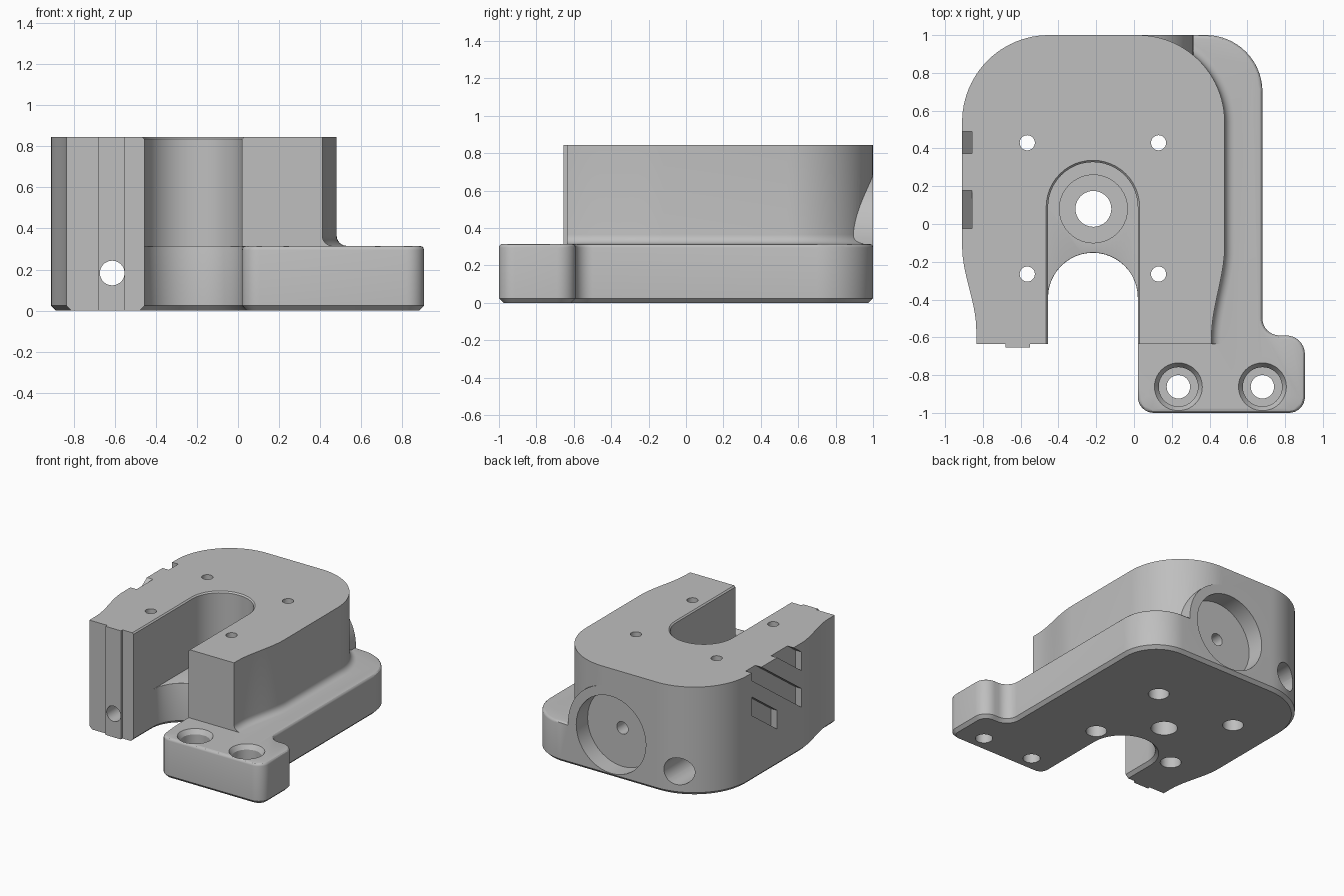
import bpy, bmesh
from math import sin, cos, radians, pi
from mathutils import Matrix, Vector

cube = bpy.data.objects.get("Cube")
if cube:
    bpy.data.objects.remove(cube, do_unlink=True)

TOP, PLATE = 0.845, 0.315
ALONG_Y = Matrix.Rotation(pi / 2, 4, 'X')                        # local z becomes -y
ALONG_X = Matrix(((0, 0, 1, 0), (1, 0, 0, 0), (0, 1, 0, 0), (0, 0, 0, 1)))

grey = bpy.data.materials.new("light_grey")
grey.use_nodes = True
grey.diffuse_color = (0.52, 0.52, 0.52, 1)
grey.node_tree.nodes["Principled BSDF"].inputs["Base Color"].default_value = grey.diffuse_color


def arc(cx, cy, r, a0, a1, n=16):
    steps = [radians(a0 + (a1 - a0) * i / n) for i in range(n + 1)]
    return [(cx + r * cos(a), cy + r * sin(a)) for a in steps]


def s_curve(x0, y0, x1, y1, n=10):
    ts = [i / n for i in range(n + 1)]
    return [(x0 + (x1 - x0) * t * t * (3 - 2 * t), y0 + (y1 - y0) * t) for t in ts]


def make(name, bm):
    bmesh.ops.recalc_face_normals(bm, faces=bm.faces)
    mesh = bpy.data.meshes.new(name)
    bm.to_mesh(mesh)
    bm.free()
    mesh.materials.append(grey)
    ob = bpy.data.objects.new(name, mesh)
    bpy.context.collection.objects.link(ob)
    return ob


def prism(name, pts, z0, z1, bevels=(), matrix=Matrix()):
    """Extrude an outline; bevels holds (rule, width, segments)."""
    bm = bmesh.new()
    face = bm.faces.new([bm.verts.new((x, y, z0)) for x, y in pts])
    new = bmesh.ops.extrude_face_region(bm, geom=[face])["geom"]
    bmesh.ops.translate(bm, vec=(0, 0, z1 - z0),
                        verts=[v for v in new if isinstance(v, bmesh.types.BMVert)])
    bmesh.ops.recalc_face_normals(bm, faces=bm.faces)
    for rule, width, segs in bevels:
        edges = [e for e in bm.edges if abs(e.verts[0].co.z - e.verts[1].co.z) < 1e-5
                 and rule((e.verts[0].co + e.verts[1].co) / 2)]
        bmesh.ops.bevel(bm, geom=edges, offset=width, segments=segs,
                        profile=0.5, affect='EDGES', clamp_overlap=True)
    bm.transform(matrix)
    return make(name, bm)


def rod(x, y, r, z0, z1, r_top=None, matrix=Matrix()):
    bm = bmesh.new()
    bmesh.ops.create_cone(bm, cap_ends=True, segments=40, radius1=r,
                          radius2=r_top or r, depth=z1 - z0,
                          matrix=matrix @ Matrix.Translation((x, y, (z0 + z1) / 2)))
    return make("cutter", bm)


def combine(target, other, operation):
    other.hide_render = True
    mod = target.modifiers.new("combine", 'BOOLEAN')
    mod.operation, mod.solver, mod.object = operation, 'EXACT', other
    bpy.context.view_layer.objects.active = target
    bpy.ops.object.modifier_apply(modifier=mod.name)
    bpy.data.objects.remove(other, do_unlink=True)


# Outline runs shared by the plate and the tall body
left_side = ([(-0.455, -0.635), (-0.55, -0.635), (-0.55, -0.655), (-0.68, -0.655),
              (-0.68, -0.635), (-0.835, -0.635)]
             + s_curve(-0.835, -0.56, -0.91, -0.12) + arc(-0.45, 0.54, 0.46, 180, 90, 24))
right_side = arc(0.02, 0.54, 0.46, 90, 0, 24) + s_curve(0.48, -0.12, 0.41, -0.6) + [(0.41, -0.635)]

# Base plate with side flange, mounting tab and arched opening
plate_outline = (left_side + arc(0.38, 0.7, 0.3, 90, 0)
                 + arc(0.77, -0.5, 0.09, 180, 270, 8) + arc(0.805, -0.69, 0.1, 90, 0, 8)
                 + arc(0.82, -0.915, 0.085, 0, -90, 8) + arc(0.105, -0.915, 0.085, 270, 180, 8)
                 + arc(-0.2175, -0.39, 0.2375, 0, 180, 24))
block = prism("mounting_block", plate_outline, 0, PLATE, [
    (lambda m: m.z < 0.001 and not (m.x < -0.45 and m.y < -0.6), 0.024, 1),
    (lambda m: m.z > PLATE - 0.001 and (m.x > 0.33 or m.y < -0.66), 0.02, 3),
    (lambda m: m.z > PLATE - 0.001 and abs(m.x + 0.2175) < 0.236 and -0.39 < m.y < -0.1, 0.02, 3)])

# Tall body with the deep slot
body_outline = left_side + right_side + [(0.02, -0.635)] + arc(-0.2175, 0.09, 0.2375, 0, 180, 24)
body = prism("body", body_outline, PLATE, TOP, [
    (lambda m: m.z > TOP - 0.001 and -0.46 < m.x < 0.025 and -0.63 < m.y < 0.4, 0.01, 1)])
combine(block, body, 'UNION')

# Fillet between the body and the flange
path = [Vector(p) for p in right_side[9:]]
section = ([(-0.02, 0.3), (0.05, 0.3)]
           + arc(0.05, PLATE + 0.05, 0.05, 270, 180, 6) + [(-0.02, PLATE + 0.05)])
bm = bmesh.new()
rings = []
for i, p in enumerate(path):
    t = (path[min(i + 1, len(path) - 1)] - path[max(i - 1, 0)]).normalized()
    if i == len(path) - 1:
        t = Vector((0, -1))
    rings.append([bm.verts.new((p.x - t.y * o, p.y + t.x * o, z)) for o, z in section])
for a, b in zip(rings, rings[1:]):
    for j in range(len(section)):
        k = (j + 1) % len(section)
        bm.faces.new((a[j], a[k], b[k], b[j]))
bm.faces.new(rings[0])
bm.faces.new(rings[-1])
combine(block, make("fillet", bm), 'UNION')

# Round rear boss that fills out the rounded corner
PX, PZ = -0.055, 0.33
boss = prism("rear_boss", arc(PX, PZ, 0.37, -4, 184, 48), -1, -0.6, matrix=ALONG_Y)
combine(block, boss, 'UNION')

cutters = []
# Rear pocket with its screw hole
cutters += [rod(PX, PZ, 0.3, -1.1, -0.86, matrix=ALONG_Y),
            rod(PX, PZ, 0.048, -0.9, -0.55, matrix=ALONG_Y)]
# Long bore from front to back, wider at the rear
cutters += [rod(-0.612, 0.183, 0.06, -1.1, 0.8, matrix=ALONG_Y),
            rod(-0.612, 0.183, 0.105, -1.1, -0.5, matrix=ALONG_Y)]
# Four body screws, wider from below
for x in (-0.565, 0.13):
    for y in (-0.265, 0.43):
        cutters += [rod(x, y, 0.04, -0.1, 1), rod(x, y, 0.075, -0.1, 0.28)]
# Centre hole with shallow seat
cutters += [rod(-0.215, 0.08, 0.095, -0.1, 0.5), rod(-0.215, 0.08, 0.18, PLATE - 0.008, 0.5)]
# Counterbored tab holes
for x in (0.235, 0.68):
    cutters += [rod(x, -0.862, 0.062, -0.1, 0.5), rod(x, -0.862, 0.104, 0.17, 0.5),
                rod(x, -0.862, 0.104, PLATE - 0.035, PLATE + 0.005, 0.13)]
# Three slanted grooves on the side
for y0, y1, z in ((-0.12, 0.3, 0.63), (-0.12, 0.49, 0.345), (0.18, 0.49, 0.29)):
    rise = 0.72 * (y1 - y0)
    pts = [(y0, z), (y1, z + rise), (y1, z + rise + 0.145), (y0, z + 0.145)]
    cutters.append(prism("groove", pts, -1.1, -0.857, matrix=ALONG_X))
for cutter in cutters:
    combine(block, cutter, 'DIFFERENCE')

bpy.ops.object.select_all(action='DESELECT')
block.select_set(True)
bpy.context.view_layer.objects.active = block
bpy.ops.object.shade_smooth_by_angle(angle=radians(30))
